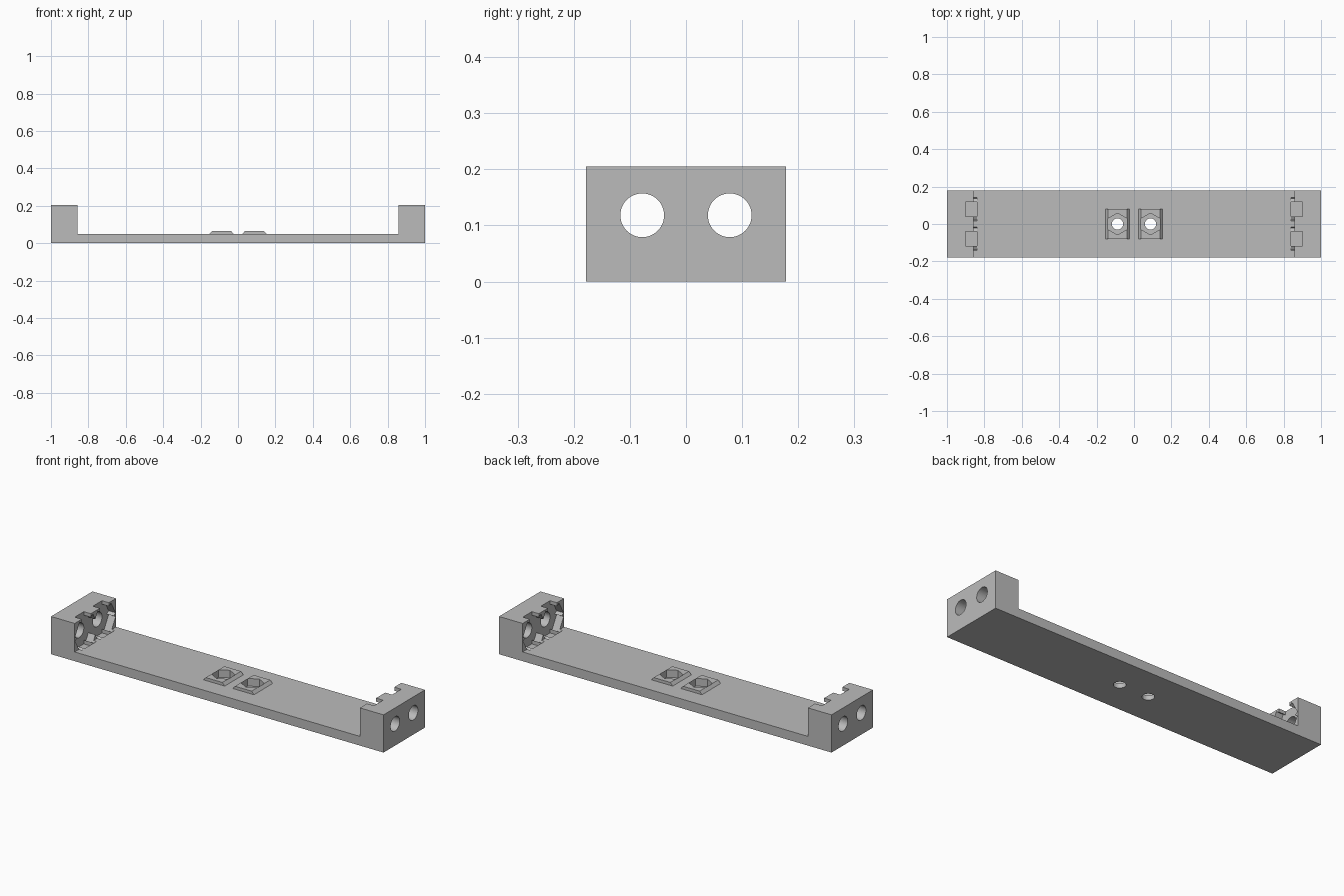
import bpy, bmesh
from math import cos, sin, pi, radians
from mathutils import Matrix

if "Cube" in bpy.data.objects:
    bpy.data.objects.remove(bpy.data.objects["Cube"])

grey = bpy.data.materials.new("plain_grey")
grey.use_nodes = True
colour = (0.5, 0.5, 0.5, 1)
grey.diffuse_color = colour
grey.node_tree.nodes["Principled BSDF"].inputs["Base Color"].default_value = colour


def prism(name, outline, depth, matrix):
    """Extrude a flat outline along local z, then place it."""
    bm = bmesh.new()
    face = bm.faces.new([bm.verts.new((u, v, 0)) for u, v in outline])
    new = bmesh.ops.extrude_face_region(bm, geom=[face])["geom"]
    verts = [g for g in new if isinstance(g, bmesh.types.BMVert)]
    bmesh.ops.translate(bm, verts=verts, vec=(0, 0, depth))
    bmesh.ops.transform(bm, matrix=matrix, verts=bm.verts)
    bmesh.ops.recalc_face_normals(bm, faces=bm.faces)
    mesh = bpy.data.meshes.new(name)
    bm.to_mesh(mesh)
    bm.free()
    mesh.materials.append(grey)
    obj = bpy.data.objects.new(name, mesh)
    bpy.context.collection.objects.link(obj)
    return obj


def ring(n, r, start=0):
    return [(r * cos(start + 2 * pi * i / n), r * sin(start + 2 * pi * i / n)) for i in range(n)]


def star(half, reach):
    """Six square-ended arms around a centre, one pointing up."""
    pts = []
    for i in range(6):
        a = radians(30 + 60 * i)
        for u, v in ((reach, -half), (reach, half)):
            pts.append((u * cos(a) - v * sin(a), u * sin(a) + v * cos(a)))
        pts.append((2 * half * cos(a + pi / 6), 2 * half * sin(a + pi / 6)))
    return pts


def cut(target, cutter):
    mod = target.modifiers.new("cut", 'BOOLEAN')
    mod.operation = 'DIFFERENCE'
    mod.solver = 'EXACT'
    mod.object = cutter
    cutter.hide_render = True
    bpy.context.view_layer.objects.active = target
    bpy.ops.object.modifier_apply(modifier=mod.name)
    bpy.data.objects.remove(cutter)


# Local axes to world: side profile (x, z) along y, and end profile (y, z) along x
along_y = Matrix(((1, 0, 0, 0), (0, 0, 1, 0), (0, 1, 0, 0), (0, 0, 0, 1)))
along_x = Matrix(((0, 0, 1, 0), (1, 0, 0, 0), (0, 1, 0, 0), (0, 0, 0, 1)))

W, H, FLOOR, INNER = 0.178, 0.205, 0.05, 0.858

# Base bar with upright end blocks
half = [(1, 0), (1, H), (INNER, H), (INNER, FLOOR)]
outline = half + [(-x, z) for x, z in reversed(half)]
bar = prism("bar_with_end_blocks", outline, 2 * W, Matrix.Translation((0, -W, 0)) @ along_y)

# Bolt holes and star pockets in both end blocks
for side in (-1, 1):
    for y in (-0.078, 0.078):
        x0 = 0.8 if side > 0 else -1.1
        hole = prism("hole_cutter", ring(48, 0.039), 0.3, Matrix.Translation((x0, y, 0.118)) @ along_x)
        cut(bar, hole)
        x0 = 0.84 if side > 0 else -0.9
        pocket = prism("pocket_cutter", star(0.039, 0.0885), 0.06,
                       Matrix.Translation((x0, y, 0.118)) @ along_x)
        cut(bar, pocket)

# Two raised nut seats with sloped sides, hex recess and through hole
for x, name in ((-0.088, "right_nut_seat"), (0.088, "left_nut_seat")):
    outline = [(-0.064, FLOOR), (0.064, FLOOR), (0.05, 0.066), (-0.05, 0.066)]
    seat = prism(name, outline, 0.16, Matrix.Translation((x, -0.08, 0)) @ along_y)
    for target in (bar, seat):
        cut(target, prism("hex_cutter", ring(6, 0.058, pi / 2), 0.2, Matrix.Translation((x, 0, 0.025))))
    cut(bar, prism("bolt_cutter", ring(32, 0.03), 0.2, Matrix.Translation((x, 0, -0.1))))
